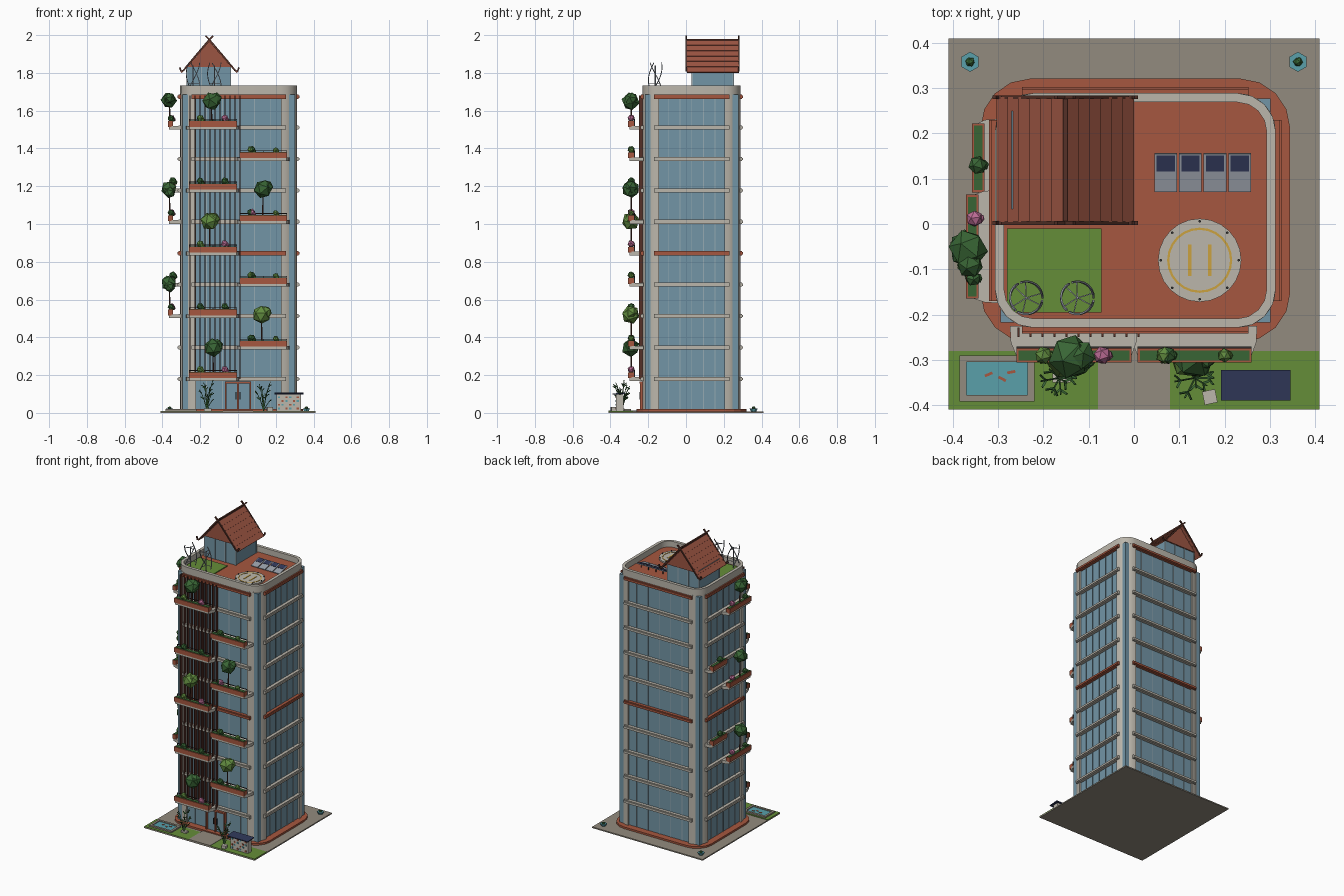
import bpy, bmesh, math, random
from math import sin, cos, pi, radians
from mathutils import Matrix, Vector, Euler

if "Cube" in bpy.data.objects:
    bpy.data.objects.remove(bpy.data.objects["Cube"])
random.seed(4)

COL = dict(concrete=(.5, .47, .41), glass=(.17, .3, .38), terra=(.38, .095, .05), paving=(.29, .26, .21),
           lawn=(.13, .27, .04), leaf=(.04, .13, .035), lime=(.12, .26, .05), pink=(.5, .15, .3),
           wood=(.09, .03, .02), dark=(.03, .03, .03), water=(.1, .35, .4), navy=(.03, .04, .1),
           steel=(.32, .35, .4), yellow=(.6, .36, .05), tile=(.33, .09, .055), mullion=(.3, .4, .45))
MATS = {}

def mat(k):
    if k not in MATS:
        MATS[k] = bpy.data.materials.new(k)
        MATS[k].diffuse_color = (*COL[k], 1)
    return MATS[k]

class Part:
    """Collects primitives into one named object."""
    def __init__(s, name, col, smooth=False):
        s.bm, s.name, s.col, s.smooth = bmesh.new(), name, col, smooth
    def box(s, x0, x1, y0, y1, z0, z1, rot=(0, 0, 0)):
        m = Matrix.Translation(((x0+x1)/2, (y0+y1)/2, (z0+z1)/2)) @ Euler(rot).to_matrix().to_4x4()
        bmesh.ops.create_cube(s.bm, size=1, matrix=m @ Matrix.Diagonal((x1-x0, y1-y0, z1-z0, 1)))
    def ico(s, x, y, z, r, sub=1):
        m = Matrix.Translation((x, y, z)) @ Euler([random.uniform(0, 3) for _ in 'abc']).to_matrix().to_4x4()
        bmesh.ops.create_icosphere(s.bm, subdivisions=sub, radius=r, matrix=m)
    def cyl(s, x, y, z0, z1, r, n=8, r2=None):
        bmesh.ops.create_cone(s.bm, cap_ends=True, segments=n, radius1=r, radius2=r if r2 is None else r2,
                              depth=z1-z0, matrix=Matrix.Translation((x, y, (z0+z1)/2)))
    def prism(s, pts, z0, z1):
        a, b = ([s.bm.verts.new((x, y, z)) for x, y in pts] for z in (z0, z1))
        s.bm.faces.new(a[::-1]); s.bm.faces.new(b)
        s.skin(a, b)
    def skin(s, a, b):
        for i in range(len(a)):
            j = (i+1) % len(a)
            s.bm.faces.new((a[i], a[j], b[j], b[i]))
    def ring(s, outer, inner, z0, z1):
        L = [[s.bm.verts.new((x, y, z)) for x, y in p] for p, z in
             ((outer, z0), (outer, z1), (inner, z1), (inner, z0))]
        for i in range(4):
            s.skin(L[i], L[(i+1) % 4])
    def tube(s, path, r, n=4):
        path = [Vector(p) for p in path]
        rows = []
        for i, p in enumerate(path):
            t = (path[min(i+1, len(path)-1)] - path[max(i-1, 0)]).normalized()
            u = t.cross(Vector((0, 1, 0)) if abs(t.y) < .9 else Vector((1, 0, 0))).normalized()
            v = t.cross(u)
            rows.append([s.bm.verts.new(p + r*(u*cos(2*pi*(k+.5)/n) + v*sin(2*pi*(k+.5)/n))) for k in range(n)])
        for a, b in zip(rows, rows[1:]):
            s.skin(a, b)
        s.bm.faces.new(rows[0][::-1]); s.bm.faces.new(rows[-1])
    def done(s):
        bmesh.ops.recalc_face_normals(s.bm, faces=s.bm.faces)
        if s.smooth:
            for f in s.bm.faces: f.smooth = True
            for e in s.bm.edges: e.smooth = e.calc_face_angle(0) < radians(35)
        me = bpy.data.meshes.new(s.name)
        s.bm.to_mesh(me)
        me.materials.append(mat(s.col))
        bpy.context.collection.objects.link(bpy.data.objects.new(s.name, me))

def make(name, col, fn, smooth=False):
    p = Part(name, col, smooth); fn(p); p.done()

CX, CY, HX, HY, R = .003, .03, .31, .259, .085
def rrect(g=0, r=R, n=4):
    out = []
    for k, (sx, sy) in enumerate(((1, 1), (-1, 1), (-1, -1), (1, -1))):
        for i in range(n+1):
            a = pi/2*(k + i/n)
            out.append((CX + sx*(HX+g-r) + r*cos(a), CY + sy*(HY+g-r) + r*sin(a)))
    return out

# site: paving, lawns, path, pond
make('ground_plate', 'paving', lambda p: (p.box(-.41, .41, -.41, .41, 0, .008), p.box(-.08, .08, -.41, -.24, .006, .013)))
make('front_lawns', 'lawn', lambda p: [p.box(a, b, -.41, -.28, .006, .011) for a, b in ((-.41, -.08), (.08, .41))])
make('plinth', 'terra', lambda p: p.prism(rrect(.032, .11), .001, .02))
make('pond_rim', 'paving', lambda p: (p.box(-.385, -.22, -.392, -.378, .008, .02), p.box(-.385, -.22, -.305, -.29, .008, .02),
     p.box(-.385, -.37, -.378, -.305, .008, .02), p.box(-.235, -.22, -.378, -.305, .008, .02)))
make('pond_water', 'water', lambda p: p.box(-.372, -.233, -.38, -.303, .008, .015))
make('pond_fish', 'terra', lambda p: [p.box(x, x+.018, y, y+.006, .015, .018, (0, 0, a)) for x, y, a in
     ((-.33, -.335, .4), (-.30, -.345, -.5), (-.28, -.33, .2))])
make('corner_pots', 'water', lambda p: [p.cyl(x, .358, .008, .024, .014, 6, .022) for x in (-.362, .362)])
make('corner_pot_plants', 'leaf', lambda p: [p.ico(x, .358, .024, .011) for x in (-.362, .362)])

# tower body
make('glass_core', 'glass', lambda p: p.box(CX-HX+.012, CX+HX-.012, CY-HY+.012, CY+HY-.012, .015, 1.685))
def columns(p):
    for k, (sx, sy) in enumerate(((1, 1), (-1, 1), (-1, -1), (1, -1))):
        x, y = CX + sx*(HX-R), CY + sy*(HY-R)
        p.prism([(x, y)] + [(x + R*cos(pi/2*(k+i/6)), y + R*sin(pi/2*(k+i/6))) for i in range(7)], .015, 1.69)
make('corner_columns', 'concrete', columns, True)
LEV = [.18 + .1663*i for i in range(9)]
def ledge(p, z):
    for s in (1, -1):
        x, y = CX + s*HX, CY + s*HY
        for d, h in ((.013, .006), (.008, .011)):
            p.box(x-.018, x+d, CY-.2, CY+.2, z-h, z+h) if s > 0 else p.box(x-d, x+.018, CY-.2, CY+.2, z-h, z+h)
            p.box(CX-.25, CX+.25, y-.018, y+d, z-h, z+h) if s > 0 else p.box(CX-.25, CX+.25, y-d, y+.018, z-h, z+h)
make('floor_ledges', 'concrete', lambda p: [ledge(p, z) for i, z in enumerate(LEV) if i != 4])
make('accent_ledges', 'terra', lambda p: [ledge(p, z) for z in (LEV[4], 1.674)])
def mullions(p):
    for s in (1, -1):
        for i in range(-2, 3):
            x, y = CX + s*(HX-.011), CY + i*.062
            p.box(x-.003, x+.003, y-.002, y+.002, .02, 1.68)
            x, y = CX + i*.085, CY + s*(HY-.011)
            p.box(x-.002, x+.002, y-.003, y+.003, .02, 1.68)
make('mullions', 'mullion', mullions)
make('roof_deck', 'terra', lambda p: p.prism(rrect(-.01), 1.682, 1.693))
make('parapet', 'concrete', lambda p: p.ring(rrect(), rrect(-.02, R-.02), 1.685, 1.732), True)

# entrance
make('door_frame', 'terra', lambda p: (p.box(-.07, .07, -.245, -.22, .155, .165),
     [p.box(x-.004, x+.004, -.243, -.22, .012, .16) for x in (-.066, 0, .066)]))
make('door_glass', 'glass', lambda p: p.box(-.064, .064, -.232, -.218, .015, .155))
make('door_handles', 'dark', lambda p: [p.box(x-.002, x+.002, -.246, -.235, .07, .11) for x in (-.01, .01)])

# timber sun screen
make('timber_fins', 'wood', lambda p: [p.box(x-.0025, x+.0025, -.25, -.228, .18, 1.68) for x in
     [-.255 + .0265*i for i in range(11)]])

# balconies: (side, start, end, level, flowers pink)
BAL = [('F', -.26, -.005, LEV[i], i in (0, 4, 8)) for i in (0, 2, 4, 6, 8)]
BAL += [('F', .008, .26, LEV[i], i == 5) for i in (1, 3, 5, 7)]
SIDE = [(-.165, .065, LEV[i], .013) for i in (2, 5, 8)] + [(.07, .222, LEV[i], 0) for i in (3, 6)]
slab, plant, soil, rail = Part('balcony_slabs', 'concrete'), Part('planter_boxes', 'terra'), Part('planter_soil', 'leaf'), Part('balcony_rails', 'dark')
green, lime, pink, trunk = Part('tree_crowns', 'leaf'), Part('lime_crowns', 'lime'), Part('pink_flowers', 'pink'), Part('plant_stems', 'wood')
def bush(p, x, y, z, r):
    p.ico(x, y, z+r*.8, r); p.ico(x+r*.6, y, z+r*.4, r*.6)
for i, (_, a, b, z, fl) in enumerate(BAL):
    slab.prism([(a-.014, -.225), (a-.012, -.262), (a+.004, -.3), (b-.004, -.3), (b+.01, -.262), (b+.012, -.225)][::1], z-.011, z+.009)
    plant.box(a, b, -.306, -.274, z+.004, z+.034)
    soil.box(a+.005, b-.005, -.301, -.279, z+.03, z+.037)
    rail.box(a, b, -.275, -.271, z+.042, z+.046)
    for x in (a+.002, (a+b)/2, b-.002):
        rail.box(x-.0015, x+.0015, -.275, -.271, z, z+.046)
    bush(green if i % 2 else lime, a+.06, -.29, z+.034, .02)
    bush(pink if fl else green, a+(.19 if a < 0 else .065), -.29, z+.034, .02)
    if a > 0: bush(lime, .2, -.29, z+.034, .016)
# balcony trees
for x, z0, zc, p in ((-.132, LEV[0], .345, green), (-.15, LEV[4], 1.015, lime), (-.14, LEV[8], 1.65, green),
                     (.125, LEV[1], .52, lime), (.132, LEV[5], 1.185, green)):
    trunk.cyl(x, -.29, z0+.03, zc, .005, 6, .003)
    p.ico(x, -.293, zc, .05); p.ico(x+.02, -.29, zc+.012, .036)
for a, b, z, d in SIDE:
    slab.prism([(-.295, a-.01), (-.295, b+.01), (-.33, b+.008), (-.352-d, b-.004), (-.352-d, a+.004), (-.33, a-.008)], z-.011, z+.009)
    plant.box(-.358-d, -.33-d, a, b, z+.004, z+.034)
    soil.box(-.353-d, -.335-d, a+.005, b-.005, z+.03, z+.037)
    if d:
        trunk.cyl(-.362, -.055, z+.03, z+.15, .005, 6, .003)
        green.ico(-.366, -.055, z+.145+.03*(z < 1.3), .044); green.ico(-.362, -.09, z+.155, .03)
        bush(pink, -.352, .012, z+.034, .019); bush(green, -.355, -.12, z+.034, .018)
    else:
        bush(green, -.345, .13, z+.034, .021)
for p in (slab, plant, soil, rail, green, lime, pink, trunk): p.done()

# garden shrubs with arching leaves
def shrub(p, cx, cy, h):
    for k in range(9):
        a, l = k*2.4, random.uniform(.02, .05)
        q = [(cx + l*t*cos(a), cy + l*t*sin(a), .01 + h*(.35+.07*k)*(1.6*t-.6*t*t)) for t in (0, .35, .7, 1)]
        p.tube(q, .0022, 3)
        for w in (-.9, .9):
            p.tube([q[2], (q[2][0]+.018*cos(a+w), q[2][1]+.018*sin(a+w), q[2][2]+.012)], .003, 3)
make('garden_shrubs', 'leaf', lambda p: (shrub(p, -.165, -.34, .18), shrub(p, .135, -.34, .17)))
make('garden_stones', 'concrete', lambda p: (p.box(.153, .182, -.397, -.367, .008, .03, (0, 0, .2)), p.box(-.18, -.14, -.35, -.325, .008, .022)))

# garden kiosk wall with mosaic and solar canopy
make('mosaic_wall', 'concrete', lambda p: p.box(.203, .333, -.37, -.33, .008, .098))
def mosaic(p, par):
    for i in range(6):
        for j in range(4):
            if (i*2+j) % 3 == par:
                p.box(.211+.02*i, .222+.02*i, -.373, -.366, .018+.02*j, .028+.02*j)
make('mosaic_tiles_blue', 'water', lambda p: mosaic(p, 0))
make('mosaic_tiles_red', 'terra', lambda p: mosaic(p, 1))
make('kiosk_solar_canopy', 'navy', lambda p: p.box(.192, .346, -.39, -.322, .099, .105, (.07, 0, 0)))

# roof garden and solar panels
make('roof_lawn', 'lawn', lambda p: p.box(-.28, -.072, -.195, -.01, 1.69, 1.699))
make('solar_panels', 'steel', lambda p: [p.box(.045+.0545*i, .095+.0545*i, .07, .157, 1.707, 1.712, (.25, 0, 0)) for i in range(4)])
make('solar_cells', 'navy', lambda p: [p.box(.05+.0545*i, .09+.0545*i, .116, .152, 1.7155, 1.7195, (.25, 0, 0)) for i in range(4)])
make('solar_supports', 'dark', lambda p: [p.box(x, x+.004, .14, .144, 1.69, 1.715) for x in (.068, .122, .177, .231)])

# helipad
def circ(r, n=24): return [(.145+r*cos(2*pi*i/n), -.08+r*sin(2*pi*i/n)) for i in range(n)]
make('landing_pad', 'concrete', lambda p: p.prism(circ(.092), 1.69, 1.702))
make('landing_pad_circle', 'yellow', lambda p: p.ring(circ(.072), circ(.067), 1.701, 1.704))
make('landing_pad_marks', 'yellow', lambda p: [p.box(.145+s-.004, .145+s+.004, -.115, -.045, 1.701, 1.704) for s in (-.022, .022)])
make('landing_pad_lamps', 'dark', lambda p: [p.cyl(x, y, 1.7, 1.708, .003, 6) for x, y in circ(.086, 8)])

# helical wind turbines
def turbine(p, cx, cy):
    p.cyl(cx, cy, 1.69, 1.84, .003, 6)
    for k in range(3):
        f = lambda t, r: (cx+r*cos(k*2.094+1.9*t), cy+r*sin(k*2.094+1.9*t), 1.725+.128*t)
        p.tube([f(t/8, .036) for t in range(9)], .003)
        for t in (.15, .85):
            p.tube([f(t, 0), f(t, .036)], .0018)
make('wind_turbines', 'steel', lambda p: [turbine(p, x, -.163) for x in (-.238, -.125)])

# roof pavilion with steep gable
RX, ZR, ZE, W = -.152, 1.972, 1.803, .146
make('pavilion_glass', 'glass', lambda p: p.box(-.27, -.04, .033, .25, 1.69, 1.845))
make('pavilion_frames', 'mullion', lambda p: [p.box(x-.003, x+.003, y-.003, y+.003, 1.69, 1.84) for x in
     (-.27, -.193, -.117, -.04) for y in (.033, .25)])
def gables(p):
    for y in (.026, .25):
        a, b = ([p.bm.verts.new((x, yy, z)) for x, z in ((RX-.117, 1.832), (RX+.117, 1.832), (RX, ZR-.004))] for yy in (y, y+.008))
        p.skin(a, b); p.bm.faces.new(a); p.bm.faces.new(b)
make('gable_walls', 'tile', gables)
def courses(p):
    n, ang = 6, math.atan2(ZR-ZE, W)
    L = math.hypot(W, ZR-ZE)
    for s in (1, -1):
        for i in range(n):
            t = (i+.5)/n
            x, z = RX + s*W*t, ZR - (ZR-ZE)*t
            p.box(x-L/n*.56, x+L/n*.56, .004, .28, z-.004, z+.004, (0, s*(ang-.1), 0))
make('pavilion_roof_tiles', 'tile', courses)
def barge(p):
    for y in (.002, .28):
        for s in (1, -1):
            p.tube([(RX-s*.02, y, 1.996), (RX, y, ZR+.004), (RX+s*.075, y, 1.888), (RX+s*.137, y, 1.812),
                    (RX+s*.15, y, 1.81), (RX+s*.157, y, 1.829)], .006)
    p.box(RX-.005, RX+.005, .002, .28, ZR-.002, ZR+.008)
make('bargeboards', 'wood', barge)

for m in bpy.data.materials:
    if m.users and not m.is_grease_pencil:
        m.use_nodes = True
        m.node_tree.nodes["Principled BSDF"].inputs["Base Color"].default_value = m.diffuse_color
